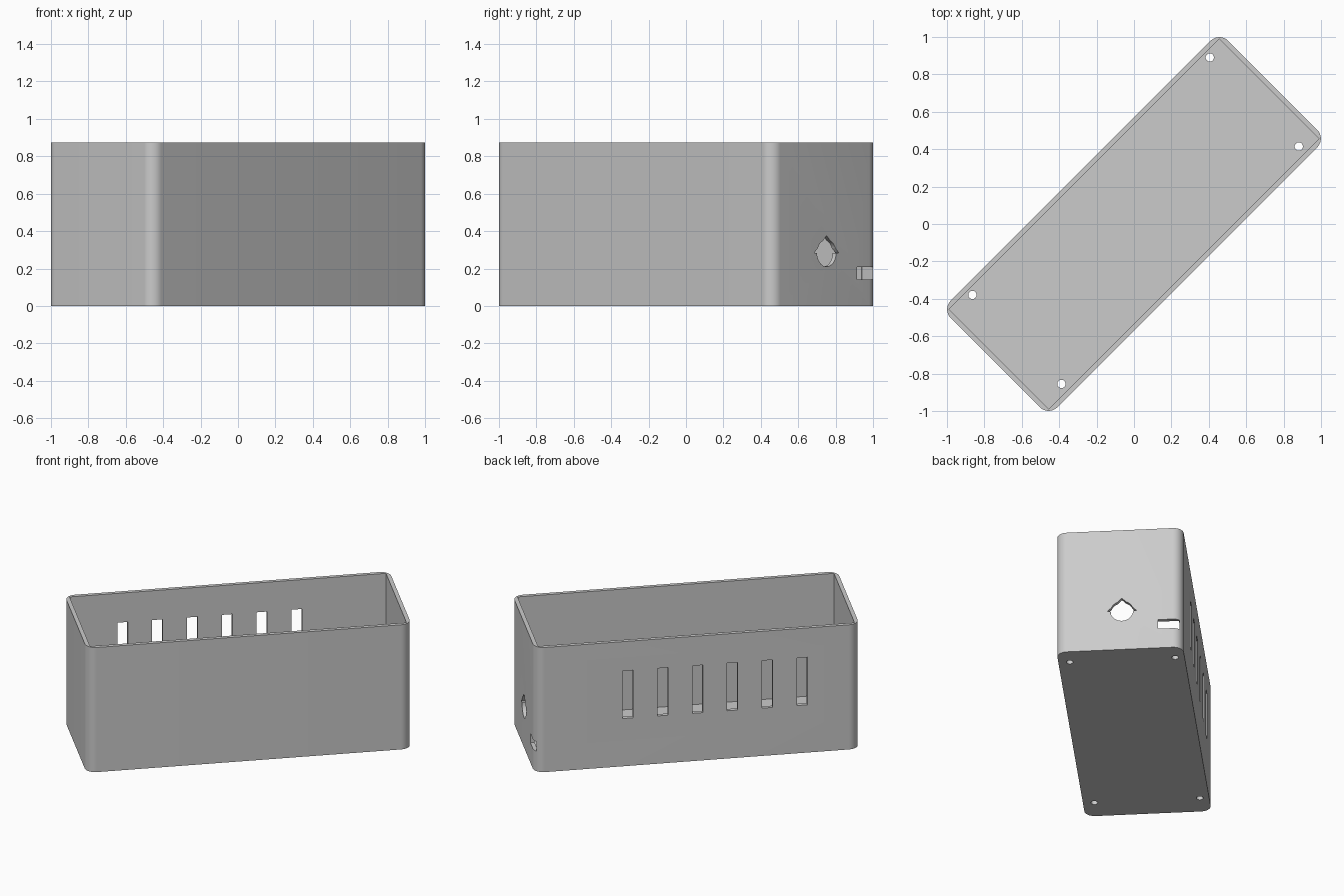
import bpy, bmesh, math
from mathutils import Matrix

cube = bpy.data.objects.get("Cube")
if cube:
    bpy.data.objects.remove(cube, do_unlink=True)

LENGTH, WIDTH, HEIGHT = 2.098, 0.806, 0.875
WALL, RADIUS = 0.0267, 0.0667
END = LENGTH / 2
SIDE = WIDTH / 2

grey = bpy.data.materials.new("plain grey")
grey.use_nodes = True
colour = (0.6, 0.6, 0.6, 1)
grey.diffuse_color = colour
grey.node_tree.nodes["Principled BSDF"].inputs["Base Color"].default_value = colour


def make_object(name, bm):
    bmesh.ops.recalc_face_normals(bm, faces=bm.faces)
    mesh = bpy.data.meshes.new(name)
    bm.to_mesh(mesh)
    bm.free()
    mesh.materials.append(grey)
    obj = bpy.data.objects.new(name, mesh)
    bpy.context.collection.objects.link(obj)
    return obj


def block(name, low, high, corner=0):
    """Box between two corners, optionally with rounded upright edges."""
    bm = bmesh.new()
    bmesh.ops.create_cube(bm, size=1)
    for v in bm.verts:
        v.co = [b if c > 0 else a for a, b, c in zip(low, high, v.co)]
    if corner:
        upright = [e for e in bm.edges
                   if abs(e.verts[0].co.z - e.verts[1].co.z) > 0.1]
        bmesh.ops.bevel(bm, geom=upright, offset=corner, segments=12,
                        profile=0.5, affect='EDGES')
    return make_object(name, bm)


def rod(name, radius, matrix):
    bm = bmesh.new()
    bmesh.ops.create_cone(bm, cap_ends=True, segments=32, radius1=radius,
                          radius2=radius, depth=0.2, matrix=matrix)
    return make_object(name, bm)


def cut(target, cutter):
    """Subtract a cutter from the target and discard it."""
    mod = target.modifiers.new("cut", 'BOOLEAN')
    mod.operation = 'DIFFERENCE'
    mod.solver = 'EXACT'
    mod.object = cutter
    cutter.hide_render = True
    bpy.context.view_layer.objects.active = target
    bpy.ops.object.modifier_apply(modifier=mod.name)
    bpy.data.objects.remove(cutter, do_unlink=True)


# Open-topped box: rounded outside, square inside
box = block("enclosure_box", (-END, -SIDE, 0), (END, SIDE, HEIGHT), RADIUS)
cut(box, block("cavity", (WALL - END, WALL - SIDE, WALL),
               (END - WALL, SIDE - WALL, HEIGHT + 0.2)))

# Row of six vent slots in one long wall
for i in range(6):
    x = -0.679 + i * 0.225
    cut(box, block("vent_slot", (x - 0.034, SIDE - 0.08, 0.335),
                   (x + 0.034, SIDE + 0.1, 0.669)))

# Screw holes in the floor
for x in (-0.879, 0.916):
    for y in (-0.33, 0.343):
        cut(box, rod("screw_hole", 0.022, Matrix.Translation((x, y, 0))))

# Cable hole in the end wall: round below, pointed roof above
HOLE_Y, HOLE_Z = 0.014, 0.282
cut(box, rod("cable_hole", 0.072, Matrix.Translation((END, HOLE_Y, HOLE_Z))
             @ Matrix.Rotation(math.pi / 2, 4, 'Y')))
bm = bmesh.new()
roof = [bm.verts.new((END - 0.1, HOLE_Y + y, HOLE_Z + z))
        for y, z in ((-0.094, 0), (0.094, 0), (0, 0.094))]
face = bm.faces.new(roof)
extruded = bmesh.ops.extrude_face_region(bm, geom=[face])["geom"]
for v in extruded:
    if isinstance(v, bmesh.types.BMVert):
        v.co.x += 0.2
cut(box, make_object("cable_hole_roof", bm))

# Rectangular port beside the corner
cut(box, block("port", (END - 0.1, 0.244, 0.14), (END + 0.1, 0.38, 0.207)))

# Turn the box diagonally and smooth the rounded corners
box.data.transform(Matrix.Rotation(math.pi / 4, 4, 'Z'))
bpy.ops.object.select_all(action='DESELECT')
box.select_set(True)
bpy.context.view_layer.objects.active = box
bpy.ops.object.shade_smooth_by_angle(angle=math.radians(30))
